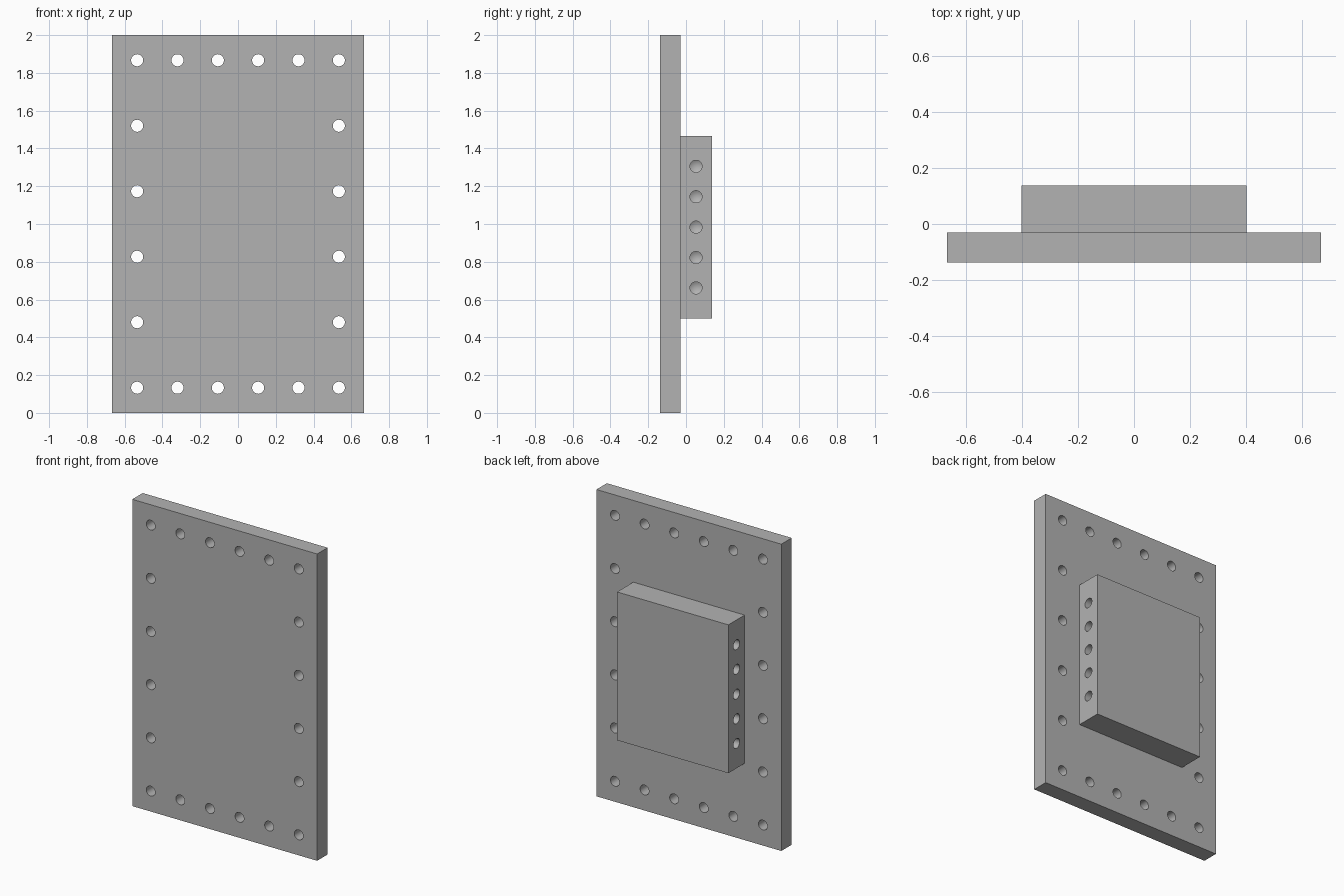
import bpy
import bmesh
from math import pi
from mathutils import Matrix, Vector

old = bpy.data.objects.get("Cube")
if old:
    bpy.data.objects.remove(old, do_unlink=True)

HOLE_R = 0.032
PLATE_W, PLATE_H = 1.333, 2.0
Y_FRONT, Y_JOIN, Y_BACK = -0.137, -0.03, 0.137
BLOCK_W, BLOCK_Z0, BLOCK_Z1 = 0.803, 0.5, 1.467

# Shared grey metal
metal = bpy.data.materials.new("grey metal")
metal.use_nodes = True
grey = (0.45, 0.45, 0.45, 1)
metal.diffuse_color = grey
metal.node_tree.nodes["Principled BSDF"].inputs["Base Color"].default_value = grey


def finish(name, bm):
    mesh = bpy.data.meshes.new(name)
    bm.to_mesh(mesh)
    bm.free()
    mesh.materials.append(metal)
    obj = bpy.data.objects.new(name, mesh)
    bpy.context.collection.objects.link(obj)
    return obj


def box(name, low, high):
    low, high = Vector(low), Vector(high)
    bm = bmesh.new()
    bmesh.ops.create_cube(
        bm, size=1,
        matrix=Matrix.Translation((low + high) / 2) @ Matrix.Diagonal((*(high - low), 1)))
    return finish(name, bm)


def drill(bm, centre, axis, length, tip=0):
    """Add a cylinder, with an optional pointed end along +axis."""
    turn = Vector(axis).to_track_quat("Z", "Y").to_matrix().to_4x4()
    made = bmesh.ops.create_cone(
        bm, cap_ends=True, segments=32, radius1=HOLE_R, radius2=HOLE_R, depth=length,
        matrix=Matrix.Translation(centre) @ turn)
    if tip:
        direction = Vector(axis)
        caps = {f for v in made["verts"] for f in v.link_faces if len(f.verts) > 4}
        end = max(caps, key=lambda f: f.calc_center_median().dot(direction))
        point = end.calc_center_median() + direction * tip
        poked = bmesh.ops.poke(bm, faces=[end])
        poked["verts"][0].co = point


def cut(obj, bm):
    cutter = finish("hole_cutter", bm)
    cutter.hide_render = True
    mod = obj.modifiers.new("holes", "BOOLEAN")
    mod.operation = "DIFFERENCE"
    mod.solver = "EXACT"
    mod.object = cutter
    bpy.ops.object.select_all(action="DESELECT")
    bpy.context.view_layer.objects.active = obj
    obj.select_set(True)
    bpy.ops.object.modifier_apply(modifier=mod.name)
    bpy.data.objects.remove(cutter, do_unlink=True)
    bpy.ops.object.shade_smooth_by_angle(angle=pi / 6)


# Mounting plate with a ring of through holes
plate = box("mounting_plate", (-PLATE_W / 2, Y_FRONT, 0), (PLATE_W / 2, Y_JOIN, PLATE_H))
holes = bmesh.new()
for col in range(6):
    for row in range(6):
        if col in (0, 5) or row in (0, 5):
            x = (col - 2.5) * 0.2135
            z = 1 + (row - 2.5) * 0.3467
            drill(holes, (x, (Y_FRONT + Y_JOIN) / 2, z), (0, 1, 0), 0.2)
cut(plate, holes)

# Rear block with blind drilled holes in both sides
block = box("rear_block", (-BLOCK_W / 2, Y_JOIN, BLOCK_Z0), (BLOCK_W / 2, Y_BACK, BLOCK_Z1))
holes = bmesh.new()
for side in (-1, 1):
    for i in range(5):
        z = (BLOCK_Z0 + BLOCK_Z1) / 2 + (i - 2) * 0.161
        drill(holes, (side * BLOCK_W / 2, 0.053, z), (-side, 0, 0), 0.4, tip=0.019)
cut(block, holes)
